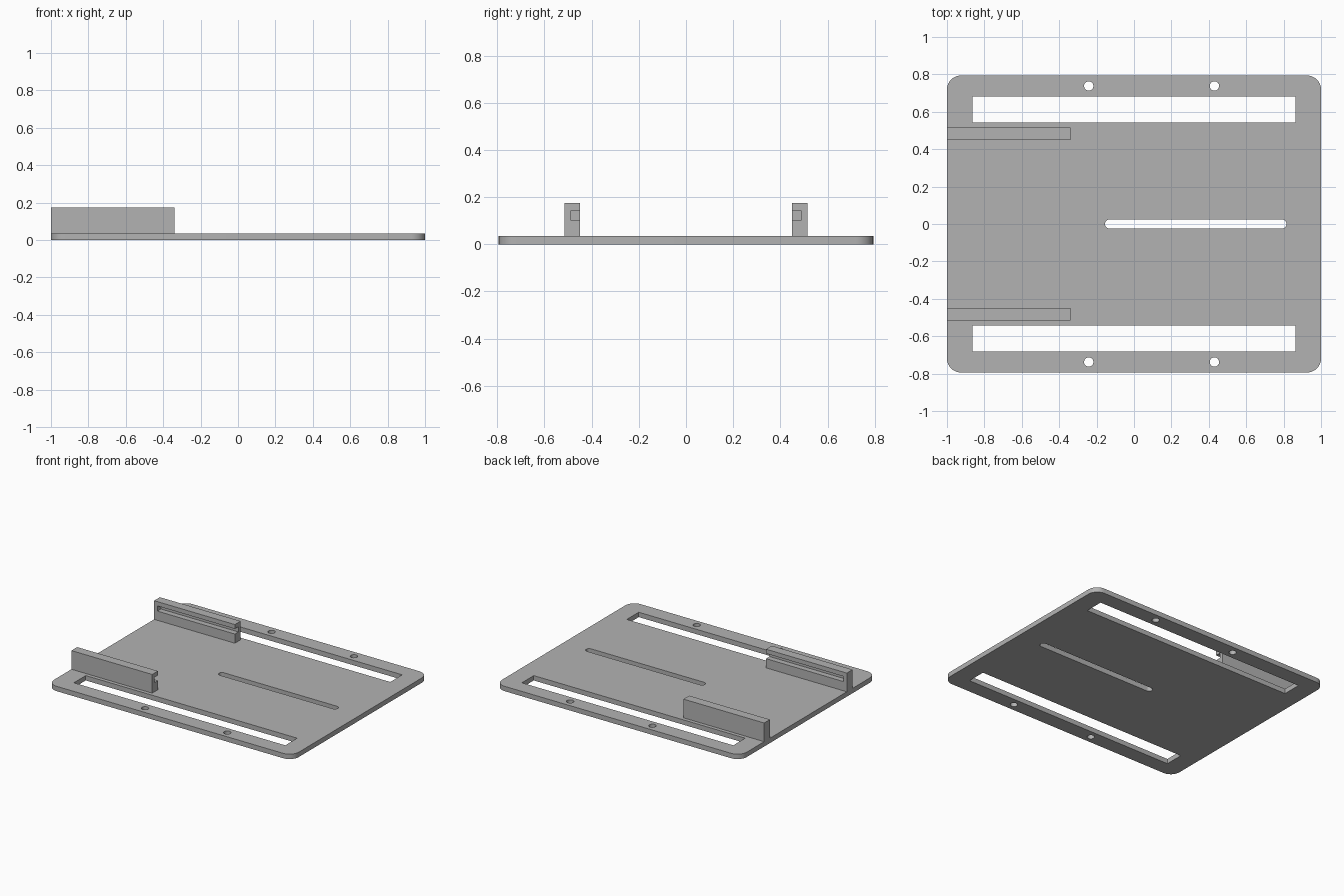
import bpy
import bmesh
from math import cos, sin, pi, radians
from mathutils import Vector

if "Cube" in bpy.data.objects:
    bpy.data.objects.remove(bpy.data.objects["Cube"])

THICK = 0.036      # base plate thickness
RAIL_TOP = 0.174

grey = bpy.data.materials.new("plain grey")
grey.use_nodes = True
grey.diffuse_color = (0.45, 0.45, 0.45, 1)
grey.node_tree.nodes["Principled BSDF"].inputs["Base Color"].default_value = grey.diffuse_color


def outline(cx, cy, hx, hy, radius=0.0, steps=8):
    """Closed loop of a rectangle with rounded corners (a circle if radius = hx = hy)."""
    points = []
    for corner, (sx, sy) in enumerate([(1, 1), (-1, 1), (-1, -1), (1, -1)]):
        px, py = cx + sx * (hx - radius), cy + sy * (hy - radius)
        for i in range(steps + 1 if radius else 1):
            a = (corner + i / steps) * pi / 2
            p = Vector((px + radius * cos(a), py + radius * sin(a), 0))
            if not points or (p - points[-1]).length > 1e-5:
                points.append(p)
    if (points[0] - points[-1]).length < 1e-5:
        points.pop()
    return points


def extrude(bm, faces, offset):
    """Extrude faces along offset and return the new cap faces."""
    geom = bmesh.ops.extrude_face_region(bm, geom=faces)["geom"]
    verts = [g for g in geom if isinstance(g, bmesh.types.BMVert)]
    bmesh.ops.translate(bm, verts=verts, vec=offset)
    return [g for g in geom if isinstance(g, bmesh.types.BMFace)]


def finish(bm, name):
    bmesh.ops.recalc_face_normals(bm, faces=bm.faces[:])
    mesh = bpy.data.meshes.new(name)
    bm.to_mesh(mesh)
    bm.free()
    mesh.materials.append(grey)
    obj = bpy.data.objects.new(name, mesh)
    bpy.context.collection.objects.link(obj)
    bpy.ops.object.select_all(action='DESELECT')
    obj.select_set(True)
    bpy.context.view_layer.objects.active = obj
    bpy.ops.object.shade_smooth_by_angle(angle=radians(30))


# Base plate: rounded outline with side windows, screw holes and a centre slot
loops = [outline(0, 0, 1, 0.794, 0.075),
         outline(0.33, 0, 0.485, 0.024, 0.0235)]
for side in (1, -1):
    loops.append(outline(0, side * 0.6125, 0.864, 0.0695))
    for x in (-0.242, 0.43):
        loops.append(outline(x, side * 0.738, 0.025, 0.025, 0.025))

bm = bmesh.new()
for loop in loops:
    verts = [bm.verts.new(p) for p in loop]
    for a, b in zip(verts, verts[1:] + verts[:1]):
        bm.edges.new((a, b))
bmesh.ops.triangle_fill(bm, edges=bm.edges[:], use_beauty=True, normal=(0, 0, 1))
extrude(bm, bm.faces[:], (0, 0, THICK))
finish(bm, "base_plate")

# Guide rails: grooved on the inner side, closed by a stop at the -x end
INNER, OUTER, GROOVE = 0.449, 0.516, 0.49
LOW, HIGH = 0.104, 0.142
profile = [(INNER, THICK), (OUTER, THICK), (OUTER, RAIL_TOP), (INNER, RAIL_TOP),
           (INNER, HIGH), (GROOVE, HIGH), (GROOVE, LOW), (INNER, LOW)]
for side, name in ((1, "back_rail"), (-1, "front_rail")):
    bm = bmesh.new()
    verts = [bm.verts.new((-1, side * y, z)) for y, z in profile]
    body = bm.faces.new(verts)
    bm.faces.new(verts[4:])
    caps = extrude(bm, bm.faces[:], (0.027, 0, 0))
    channel = max(caps, key=lambda f: len(f.verts))
    extrude(bm, [channel], (0.633, 0, 0))
    finish(bm, name)
